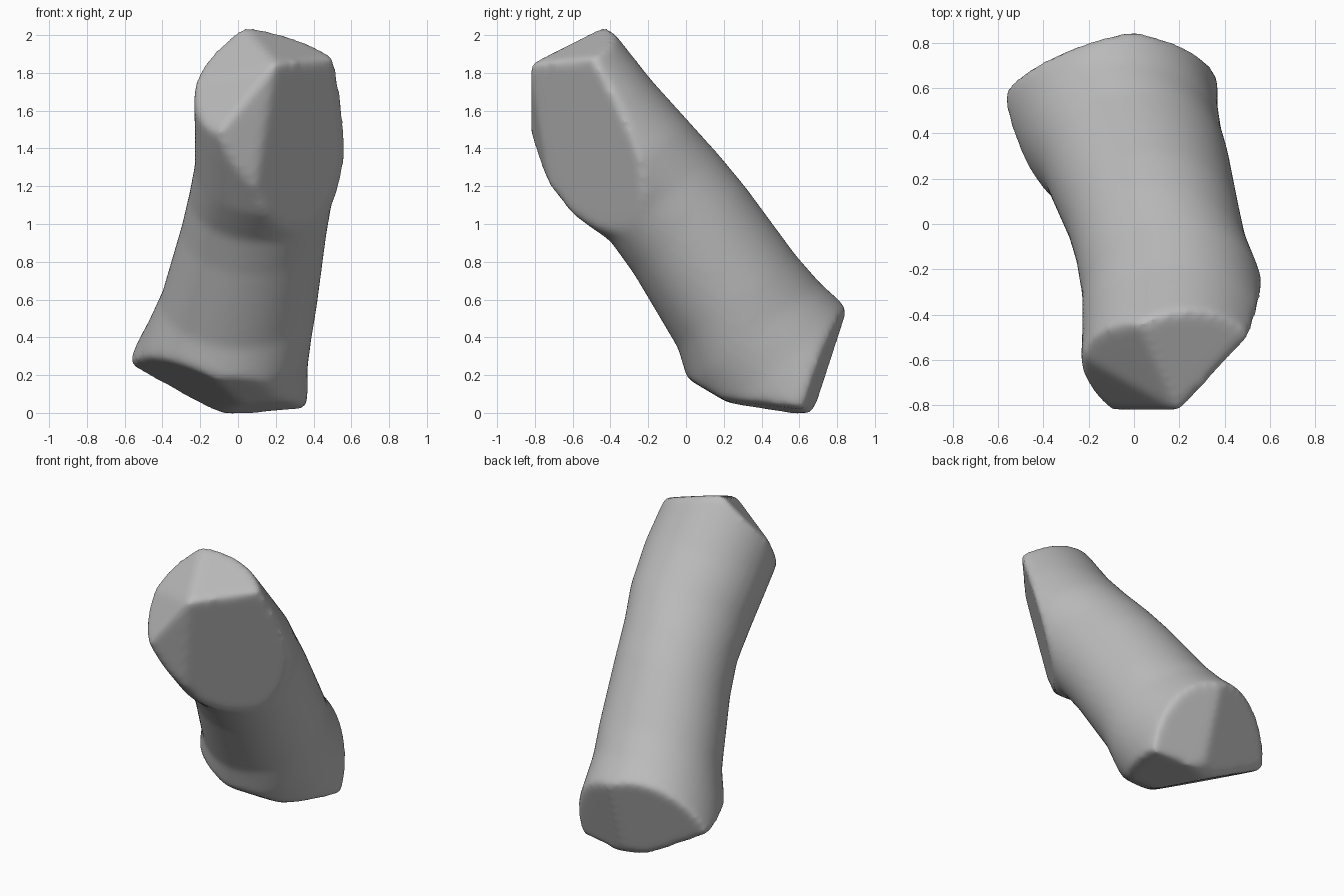
import bpy, bmesh, math
from mathutils import Vector

cube = bpy.data.objects.get("Cube")
if cube:
    bpy.data.objects.remove(cube, do_unlink=True)

SIDES = 48
AXIS = Vector((0, -0.62, 0.785))
ACROSS = Vector((0, 0.785, 0.62))
MIDDLE = Vector((0, 0, 0.95))

# Stations along the shaft: position, x range, range across
STATIONS = [
    (-1.35, -0.58, 0.37, -0.51, 0.43),
    (-0.85, -0.57, 0.37, -0.51, 0.43),
    (-0.65, -0.49, 0.39, -0.49, 0.395),
    (-0.45, -0.41, 0.42, -0.41, 0.385),
    (0.00, -0.30, 0.47, -0.35, 0.40),
    (0.22, -0.26, 0.50, -0.34, 0.395),
    (0.45, -0.23, 0.57, -0.41, 0.38),
    (0.75, -0.23, 0.60, -0.43, 0.36),
    (1.50, -0.25, 0.56, -0.42, 0.36),
]

# End facets: point on facet, outward direction
UPPER_PEAK = (0.20, -0.83, 1.85)
LOWER_PEAK = (-0.08, 0.60, -0.01)
BACK_RIM = (0.0, 0.84, 0.50)
FACETS = [
    (UPPER_PEAK, (0.045, -0.055, 0.147)),
    (UPPER_PEAK, (-0.052, -0.059, 0.072)),
    (UPPER_PEAK, (-0.069, -0.097, 0.055)),
    (UPPER_PEAK, (0.296, -0.268, -0.093)),
    (UPPER_PEAK, (0.030, -0.129, -0.026)),
    (LOWER_PEAK, (-0.16, -0.09, -0.311)),
    (LOWER_PEAK, (0.017, -0.03, -0.22)),
    ((0.15, -0.06, 0.22), (0.0, -0.13, -0.22)),
    (LOWER_PEAK, (-0.04, 0.12, -0.17)),
    (BACK_RIM, (0.07, 0.40, -0.13)),
    (BACK_RIM, (-0.12, 0.40, -0.13)),
]

# Lofted shaft
bm = bmesh.new()
rings = []
for s, x0, x1, u0, u1 in STATIONS:
    ring = []
    for i in range(SIDES):
        a = math.tau * i / SIDES
        x = (x0 + x1) / 2 + (x1 - x0) / 2 * math.cos(a)
        u = (u0 + u1) / 2 + (u1 - u0) / 2 * math.sin(a)
        ring.append(bm.verts.new(MIDDLE + AXIS * s + ACROSS * u + Vector((x, 0, 0))))
    rings.append(ring)
for low, high in zip(rings, rings[1:]):
    for i in range(SIDES):
        j = (i + 1) % SIDES
        bm.faces.new((low[i], low[j], high[j], high[i]))
bm.faces.new(rings[0][::-1])
bm.faces.new(rings[-1])

# Cut the end facets
for point, normal in FACETS:
    cut = bmesh.ops.bisect_plane(bm, geom=bm.verts[:] + bm.edges[:] + bm.faces[:],
                                 plane_co=Vector(point), plane_no=Vector(normal).normalized(),
                                 clear_outer=True)
    edges = [e for e in cut["geom_cut"] if isinstance(e, bmesh.types.BMEdge)]
    bmesh.ops.contextual_create(bm, geom=edges)
bmesh.ops.recalc_face_normals(bm, faces=bm.faces[:])

mesh = bpy.data.meshes.new("shaft")
bm.to_mesh(mesh)
bm.free()
shaft = bpy.data.objects.new("shaft", mesh)
bpy.context.collection.objects.link(shaft)

# Soften rims and ridges
remesh = shaft.modifiers.new("even_surface", 'REMESH')
remesh.mode = 'VOXEL'
remesh.voxel_size = 0.02
remesh.use_smooth_shade = True
soften = shaft.modifiers.new("soften", 'SMOOTH')
soften.factor = 0.5
soften.iterations = 20

grey = bpy.data.materials.new("plain_grey")
grey.use_nodes = True
color = (0.5, 0.5, 0.5, 1)
grey.diffuse_color = color
grey.node_tree.nodes["Principled BSDF"].inputs["Base Color"].default_value = color
mesh.materials.append(grey)

bpy.context.view_layer.objects.active = shaft
shaft.select_set(True)
bpy.ops.object.shade_smooth()
